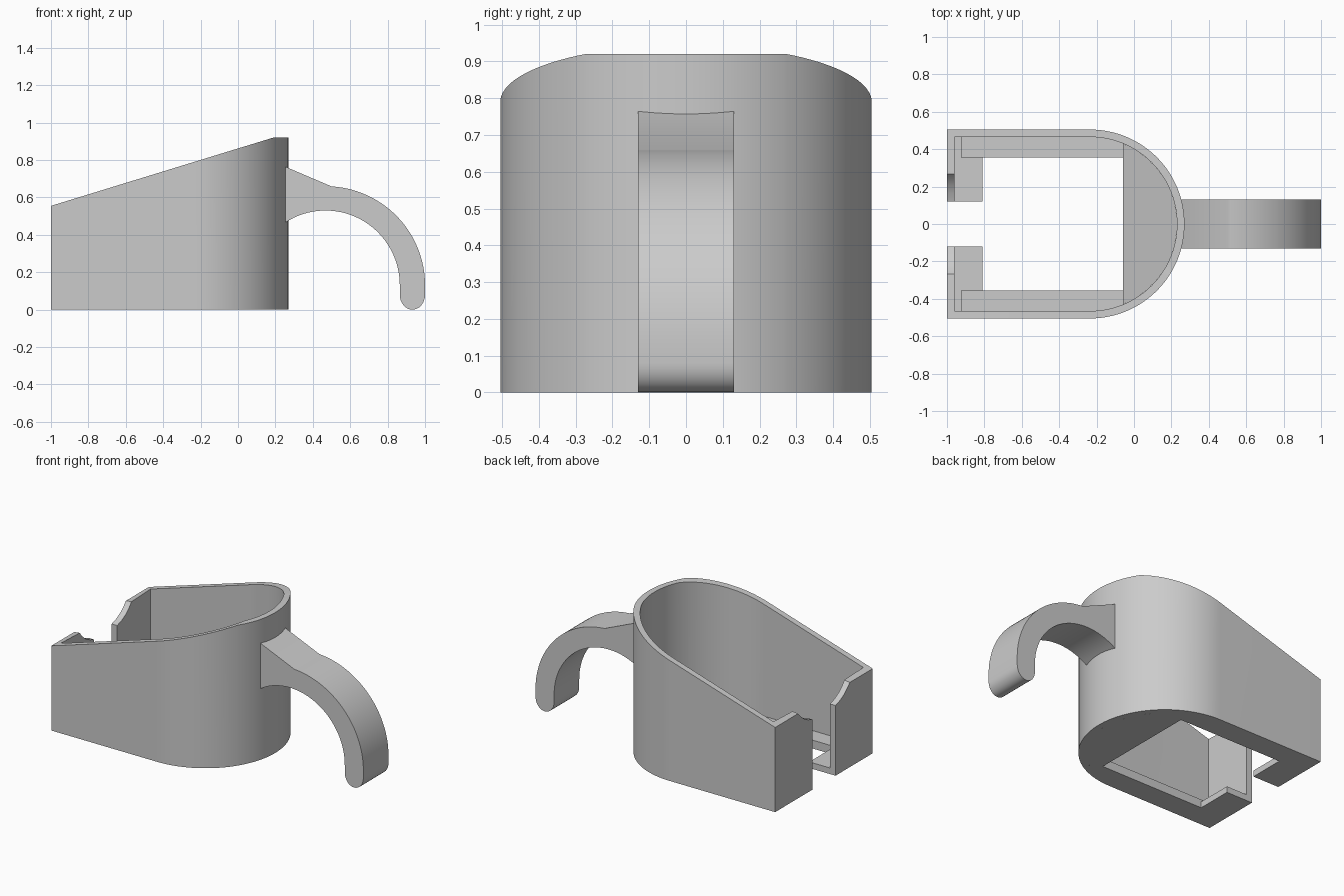
import bpy, bmesh, math

if "Cube" in bpy.data.objects:
    bpy.data.objects.remove(bpy.data.objects["Cube"])

grey = bpy.data.materials.new("plain grey")
grey.diffuse_color = (0.6, 0.6, 0.6, 1)
grey.use_nodes = True
grey.node_tree.nodes["Principled BSDF"].inputs["Base Color"].default_value = grey.diffuse_color

CX, R_OUT, R_IN = -0.235, 0.505, 0.465   # round end centre and radii
SEG = 28


def finish(name, bm):
    bmesh.ops.recalc_face_normals(bm, faces=bm.faces)
    me = bpy.data.meshes.new(name)
    bm.to_mesh(me)
    bm.free()
    ob = bpy.data.objects.new(name, me)
    bpy.context.collection.objects.link(ob)
    me.materials.append(grey)
    bpy.ops.object.select_all(action='DESELECT')
    ob.select_set(True)
    bpy.context.view_layer.objects.active = ob
    bpy.ops.object.shade_smooth_by_angle(angle=math.radians(25))
    return ob


def prism(name, pts, low, high):
    """Solid between two matching outlines; low/high map a point to 3D."""
    bm = bmesh.new()
    a = [bm.verts.new(low(*p)) for p in pts]
    b = [bm.verts.new(high(*p)) for p in pts]
    bm.faces.new(a)
    bm.faces.new(b)
    n = len(pts)
    for i in range(n):
        j = (i + 1) % n
        bm.faces.new((a[i], a[j], b[j], b[i]))
    return finish(name, bm)


def arc(cx, cy, rx, ry, a0, a1, n):
    return [(cx + rx * math.cos(a0 + (a1 - a0) * i / n),
             cy + ry * math.sin(a0 + (a1 - a0) * i / n)) for i in range(n + 1)]


def rim(x):
    return min(0.92, 0.555 + 0.307 * (x + 1))


# Holder wall: a C-shaped strip with a sloping rim and a notched front slot
half = [((-1, y), (-0.96, y), z) for y, z in
        ((0.12, 0.46), (0.165, 0.475), (0.21, 0.50), (0.245, 0.53), (0.268, 0.56))]
half.append(((-1, R_OUT), (-0.96, R_IN), 9))
kink = math.acos((0.19 - CX) / R_OUT)    # where the rim turns level
angles = sorted([math.pi / 2 * i / SEG for i in range(SEG + 1)] + [kink], reverse=True)
for t in angles:
    c, s = math.cos(t), math.sin(t)
    half.append(((CX + R_OUT * c, R_OUT * s), (CX + R_IN * c, R_IN * s), 9))
mirror = [((o[0], -o[1]), (i[0], -i[1]), z) for o, i, z in half[:-1]]
bm = bmesh.new()
rings = []
for o, i, z in half + mirror[::-1]:
    rings.append([bm.verts.new(v) for v in (
        (*o, 0), (*o, min(z, rim(o[0]))), (*i, min(z, rim(i[0]))), (*i, 0))])
for p, q in zip(rings, rings[1:]):
    for k in range(4):
        m = (k + 1) % 4
        bm.faces.new((p[k], p[m], q[m], q[k]))
bm.faces.new(rings[0])
bm.faces.new(rings[-1])
finish("holder_wall", bm)

# Floor ledges on both sides, and shelves beside the slot
X_BACK = -0.06
a_back = math.acos((X_BACK - CX) / R_IN)
rail = ([(-0.925, 0.355), (X_BACK, 0.355)]
        + arc(CX, 0, R_IN, R_IN, a_back, math.pi / 2, 8) + [(-0.925, R_IN)])
shelf = [(-0.96, 0.12), (-0.81, 0.12), (-0.81, 0.355),
         (-0.925, 0.355), (-0.925, R_IN), (-0.96, R_IN)]
for side, s in (("left", 1), ("right", -1)):
    for part, pts, h in (("side_ledge", rail, 0.055), ("slot_shelf", shelf, 0.04)):
        prism(f"{part}_{side}", pts,
              lambda x, y: (x, s * y, 0), lambda x, y: (x, s * y, h))

# Floor of the round end, sloping down to the wall
prism("round_floor", arc(CX, 0, R_IN, R_IN, -a_back, a_back, 32),
      lambda x, y: (x, y, 0),
      lambda x, y: (x, y, 0.12 - 0.3 * (x - X_BACK)))

# Hook: curved arm with a rounded tip and a sloping brace at the wall
HX, HZ = 0.468, 0.13
hook = [(0.24, 0.77), (0.50, 0.659)]
hook += arc(HX, HZ, 0.532, 0.53, math.radians(85), 0, 32)
hook += arc(0.9325, 0.08, 0.0675, 0.08, 0, -math.pi, 16)
hook += arc(HX, HZ, 0.397, 0.40, 0, math.radians(122), 36)
hook.append((0.24, 0.46))
prism("hook", hook, lambda x, z: (x, -0.13, z), lambda x, z: (x, 0.13, z))
